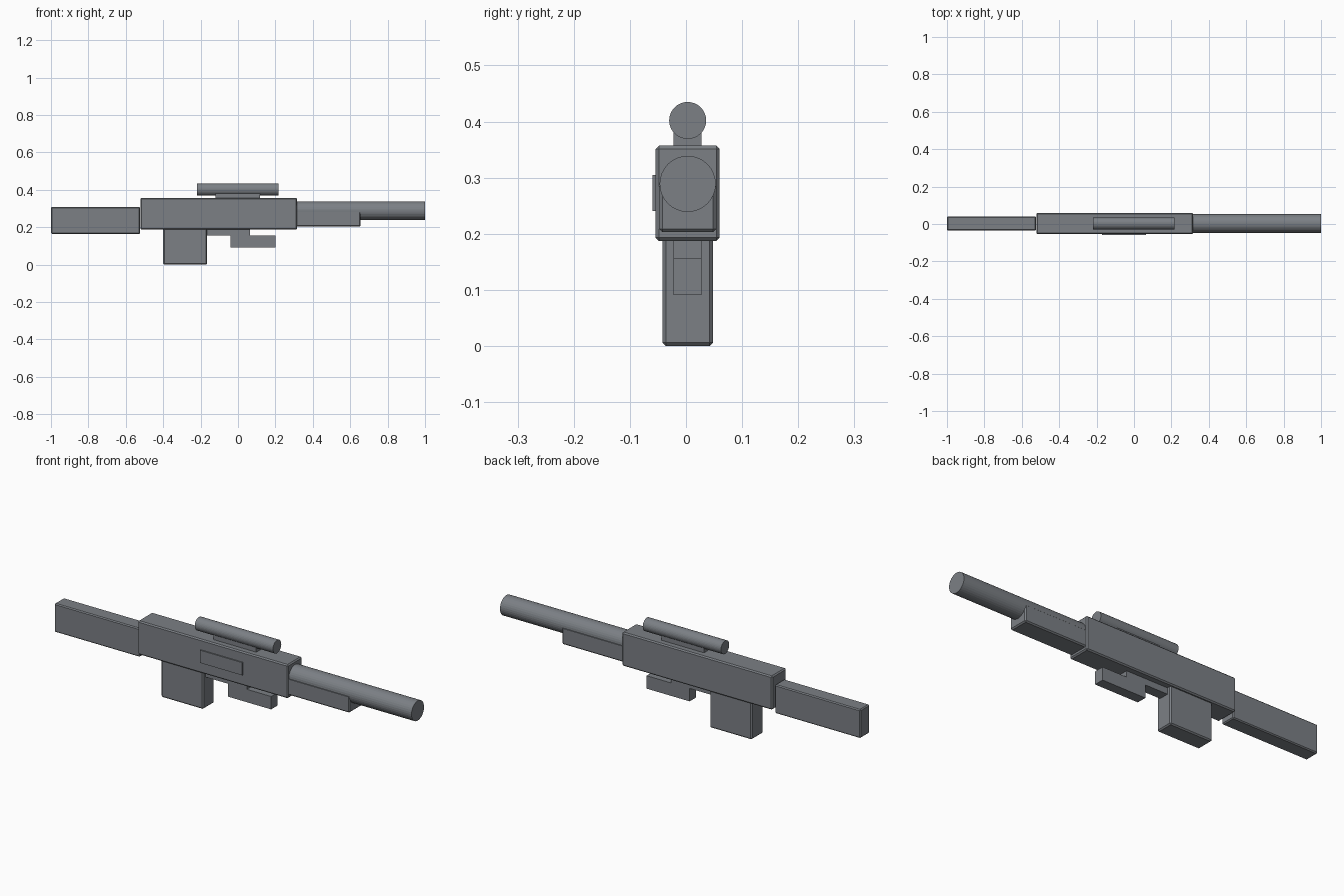
import bpy, math

if "Cube" in bpy.data.objects:
    bpy.data.objects.remove(bpy.data.objects["Cube"])

steel = bpy.data.materials.new("grey_steel")
steel.diffuse_color = (0.20, 0.215, 0.235, 1)
steel.use_nodes = True
steel.node_tree.nodes["Principled BSDF"].inputs["Base Color"].default_value = steel.diffuse_color

MID_Y = 0.003  # the side plate shifts the body slightly off centre


def finish(obj, name):
    obj.name = name
    obj.data.materials.append(steel)
    return obj


def box(name, x, z, width, chamfer=0.0, y=MID_Y):
    """Box from x and z ranges and a y width, with an optional flat chamfer."""
    bpy.ops.mesh.primitive_cube_add(
        size=1, location=((x[0] + x[1]) / 2, y, (z[0] + z[1]) / 2))
    obj = finish(bpy.context.object, name)
    obj.scale = (x[1] - x[0], width, z[1] - z[0])
    bpy.ops.object.transform_apply(location=False, rotation=False, scale=True)
    if chamfer:
        bevel = obj.modifiers.new("chamfer", 'BEVEL')
        bevel.width = chamfer
        bevel.segments = 1
    return obj


def tube(name, x, z, radius):
    """Cylinder lying along x."""
    bpy.ops.mesh.primitive_cylinder_add(
        vertices=32, radius=radius, depth=x[1] - x[0],
        location=((x[0] + x[1]) / 2, MID_Y, z), rotation=(0, math.pi / 2, 0))
    return finish(bpy.context.object, name)


# Main body
box("receiver", (-0.522, 0.316), (0.187, 0.357), 0.114, 0.006)
box("stock", (-1.0, -0.523), (0.165, 0.309), 0.075, 0.005)
box("side_plate", (-0.17, 0.065), (0.241, 0.305), 0.02, y=-0.05)

# Barrel and handguard
tube("barrel", (0.30, 1.0), 0.289, 0.05)
box("handguard", (0.30, 0.655), (0.203, 0.29), 0.102, 0.006)

# Scope on its mount
tube("scope", (-0.22, 0.216), 0.402, 0.033)
box("scope_mount", (-0.12, 0.117), (0.345, 0.385), 0.05)

# Parts below the body
box("magazine", (-0.40, -0.165), (0.0, 0.20), 0.09, 0.006)
box("trigger_mount", (-0.17, 0.065), (0.156, 0.20), 0.05)
box("trigger_block", (-0.04, 0.20), (0.091, 0.156), 0.05)
